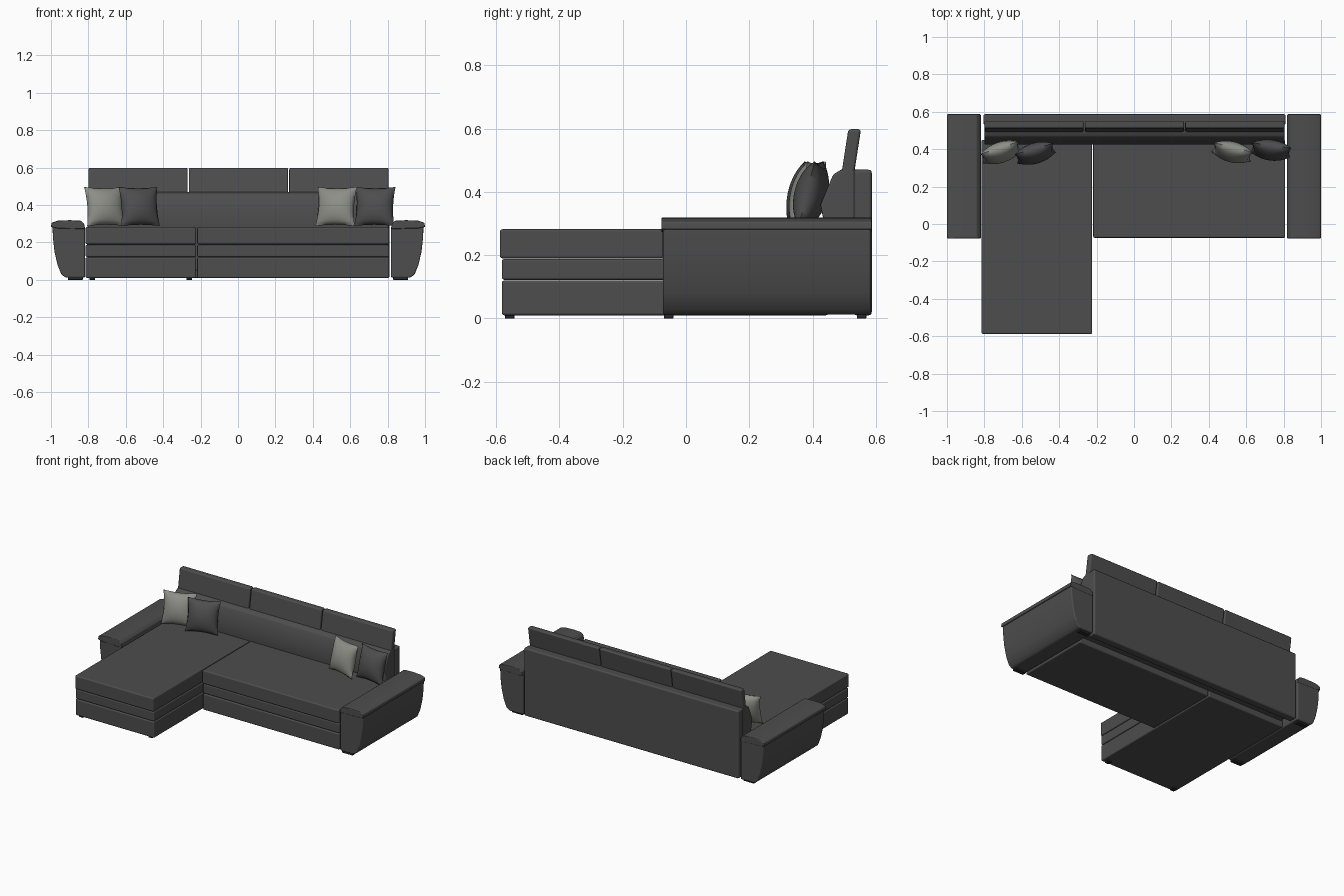
import bpy, bmesh, math
from mathutils import Matrix, Vector

cube = bpy.data.objects.get("Cube")
if cube:
    bpy.data.objects.remove(cube, do_unlink=True)


def material(name, rgb):
    m = bpy.data.materials.new(name)
    m.use_nodes = True
    m.diffuse_color = (*rgb, 1)
    bsdf = m.node_tree.nodes["Principled BSDF"]
    bsdf.inputs["Base Color"].default_value = (*rgb, 1)
    bsdf.inputs["Roughness"].default_value = 0.9
    return m


charcoal = material("charcoal fabric", (0.075, 0.075, 0.075))
grey = material("light grey fabric", (0.27, 0.27, 0.245))
black = material("black plastic", (0.02, 0.02, 0.02))


def finish(name, bm, mat, bevel=0.0):
    bmesh.ops.recalc_face_normals(bm, faces=bm.faces[:])
    mesh = bpy.data.meshes.new(name)
    bm.to_mesh(mesh)
    bm.free()
    mesh.materials.append(mat)
    ob = bpy.data.objects.new(name, mesh)
    bpy.context.collection.objects.link(ob)
    bpy.ops.object.select_all(action="DESELECT")
    bpy.context.view_layer.objects.active = ob
    ob.select_set(True)
    if bevel:
        mesh.shade_smooth()
        mod = ob.modifiers.new("soft edges", "BEVEL")
        mod.width = bevel
        mod.segments = 3
        mod.limit_method = "ANGLE"
        mod.angle_limit = math.radians(35)
        mod.harden_normals = True
    else:
        bpy.ops.object.shade_smooth_by_angle(angle=math.radians(60))
    return ob


def prism(name, profile, axis, start, end, bevel, mat=charcoal):
    """Extrude a profile along x (profile in y, z) or along y (profile in x, z)."""
    bm = bmesh.new()

    def place(p, t):
        return (t, p[0], p[1]) if axis == "x" else (p[0], t, p[1])

    face = bm.faces.new([bm.verts.new(place(p, start)) for p in profile])
    out = bmesh.ops.extrude_face_region(bm, geom=[face])
    verts = [v for v in out["geom"] if isinstance(v, bmesh.types.BMVert)]
    bmesh.ops.translate(bm, verts=verts, vec=Vector(place((0, 0), end - start)))
    return finish(name, bm, mat, bevel)


def box(name, x, y, z, bevel=0.006, mat=charcoal):
    rect = [(x[0], z[0]), (x[1], z[0]), (x[1], z[1]), (x[0], z[1])]
    return prism(name, rect, "y", y[0], y[1], bevel, mat)


# Seats: base, drawer band and cushion, stacked
layers = [("base", 0.01, 0.12, 0.006), ("band", 0.122, 0.188, 0.006), ("cushion", 0.19, 0.282, 0.0)]
seats = [("chaise", -0.815, -0.224, -0.588), ("bench", -0.218, 0.808, -0.074)]
for seat, x0, x1, front in seats:
    for part, z0, z1, inset in layers:
        box(f"{seat}_{part}", (x0, x1), (front + inset, 0.45), (z0, z1), 0.008)

# Backrest with an inclined front, and the rear panel
prism("backrest", [(0.44, 0.05), (0.44, 0.28), (0.425, 0.36), (0.465, 0.455),
                   (0.49, 0.47), (0.56, 0.47), (0.56, 0.05)], "x", -0.8, 0.805, 0.008)
box("rear_panel", (-0.805, 0.81), (0.53, 0.587), (0.01, 0.47), 0.01)

# Three leaning headrests
for i in range(3):
    x0 = -0.8 + i * 0.537
    prism(f"headrest_{i + 1}", [(0.49, 0.45), (0.513, 0.598), (0.553, 0.598), (0.53, 0.45)],
          "x", x0, x0 + 0.531, 0.009)

# Arms: a body tapering down to the floor, and a top pad
body = [(0.818, 0.012), (0.922, 0.012), (0.945, 0.03), (0.965, 0.08),
        (0.981, 0.15), (0.989, 0.22), (0.992, 0.285), (0.818, 0.285)]
pad = [(0.818, 0.272), (0.823, 0.3), (0.84, 0.316), (0.9, 0.319),
       (0.965, 0.316), (0.997, 0.305), (1.0, 0.282), (0.96, 0.275)]
for side, s in (("left", 1), ("right", -1)):
    prism(f"{side}_arm", [(s * x, z) for x, z in body], "y", -0.073, 0.585, 0.008)
    prism(f"{side}_arm_pad", [(s * x, z) for x, z in pad], "y", -0.078, 0.587, 0.005)
    for end, y in (("front", -0.055), ("back", 0.555)):
        box(f"{side}_arm_{end}_foot", (s * 0.87 - 0.04, s * 0.87 + 0.04), (y - 0.015, y + 0.015),
            (0, 0.016), 0.002, black)
for side, x in (("right", -0.78), ("left", -0.26)):
    box(f"chaise_{side}_foot", (x - 0.015, x + 0.015), (-0.572, -0.542), (0, 0.014), 0.002, black)


# Pillows: two bulging sheets welded along a pinched rim
def pillow(name, x, y, yaw, mat, lean=-14, half=0.108, depth=0.052):
    bm = bmesh.new()
    for s in (1, -1):
        sheet = bmesh.ops.create_grid(bm, x_segments=20, y_segments=20, size=1)["verts"]
        for v in sheet:
            u, w = v.co.x, v.co.y
            puff = max(0, (1 - u * u) * (1 - w * w)) ** 0.55
            v.co = (u * half * (1 - 0.09 * (1 - w * w)), s * depth * puff,
                    w * half * (1 - 0.07 * (1 - u * u)))
    bmesh.ops.remove_doubles(bm, verts=bm.verts[:], dist=0.0005)
    ob = finish(name, bm, mat)
    ob.matrix_world = (Matrix.Translation((x, y, 0.392))
                       @ Matrix.Rotation(math.radians(yaw), 4, "Z")
                       @ Matrix.Rotation(math.radians(lean), 4, "X"))
    return ob


pillow("right_light_pillow", -0.712, 0.383, 18, grey)
pillow("right_dark_pillow", -0.528, 0.378, 16, charcoal)
pillow("left_light_pillow", 0.525, 0.385, -14, grey)
pillow("left_dark_pillow", 0.732, 0.395, -8, charcoal)
